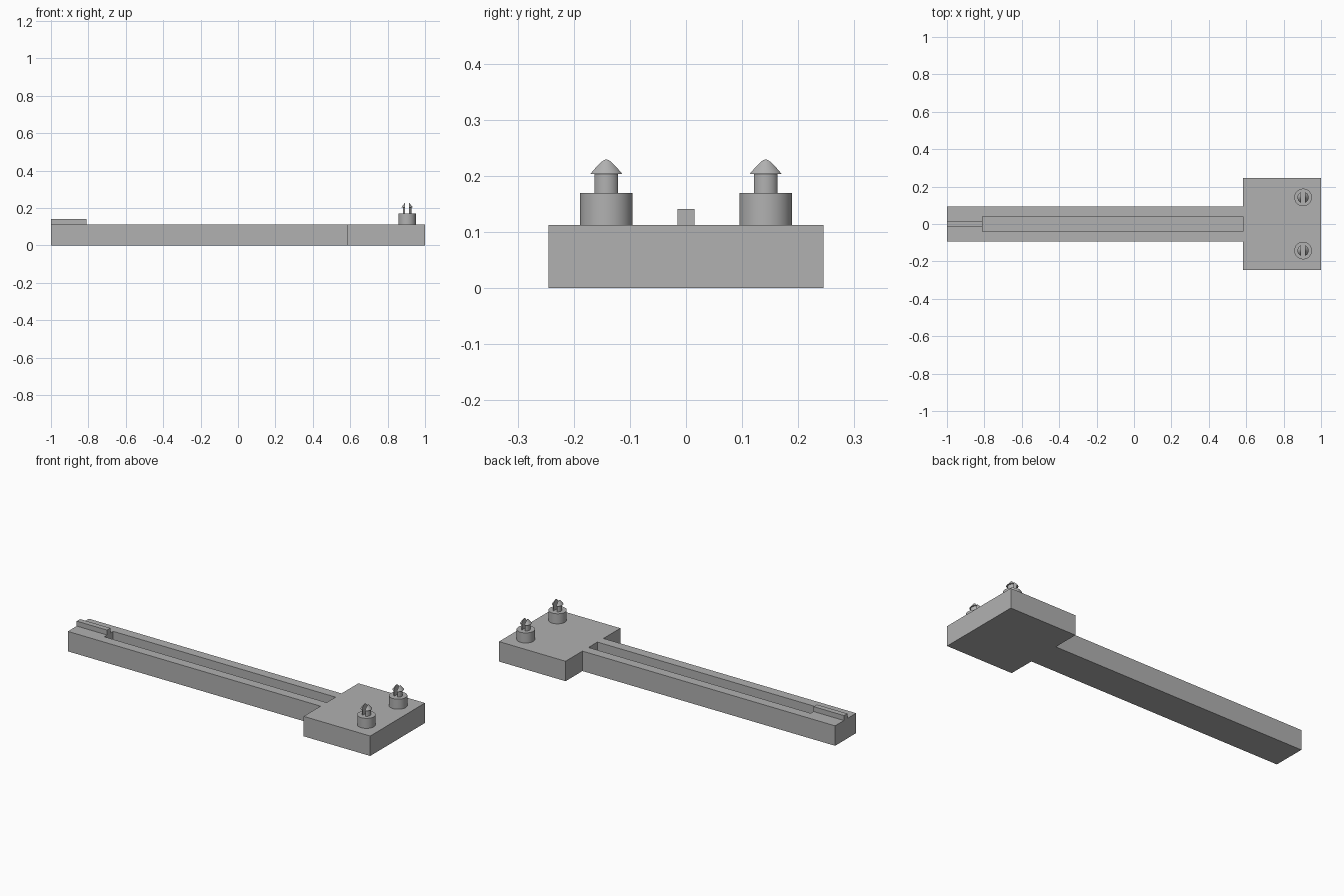
import bpy, bmesh, math
from mathutils import Vector

if "Cube" in bpy.data.objects:
    bpy.data.objects.remove(bpy.data.objects["Cube"], do_unlink=True)

grey = bpy.data.materials.new("plain grey")
grey.use_nodes = True
colour = (0.44, 0.44, 0.44, 1)
grey.diffuse_color = colour
grey.node_tree.nodes["Principled BSDF"].inputs["Base Color"].default_value = colour

TOP = 0.113         # upper face of the body
COLLAR_TOP = 0.17   # upper face of each pin collar
PIN_X, PIN_Y = 0.904, 0.142


def finish(name, bm):
    bmesh.ops.recalc_face_normals(bm, faces=bm.faces[:])
    mesh = bpy.data.meshes.new(name)
    bm.to_mesh(mesh)
    bm.free()
    mesh.materials.append(grey)
    obj = bpy.data.objects.new(name, mesh)
    bpy.context.collection.objects.link(obj)
    return obj


def prism(name, outline, z0, z1):
    bm = bmesh.new()
    face = bm.faces.new([bm.verts.new((x, y, z0)) for x, y in outline])
    ext = bmesh.ops.extrude_face_region(bm, geom=[face])
    verts = [v for v in ext["geom"] if isinstance(v, bmesh.types.BMVert)]
    bmesh.ops.translate(bm, verts=verts, vec=(0, 0, z1 - z0))
    return finish(name, bm)


def box(name, x0, x1, half_y, z0, z1):
    return prism(name, [(x0, -half_y), (x1, -half_y), (x1, half_y), (x0, half_y)], z0, z1)


def lathe(name, profile, centre):
    bm = bmesh.new()
    verts = [bm.verts.new((r, 0, z)) for r, z in profile]
    edges = [bm.edges.new(pair) for pair in zip(verts, verts[1:])]
    bmesh.ops.spin(bm, geom=verts + edges, cent=(0, 0, 0), axis=(0, 0, 1),
                   angle=math.tau, steps=48)
    bmesh.ops.remove_doubles(bm, verts=bm.verts[:], dist=1e-5)
    bmesh.ops.translate(bm, verts=bm.verts[:], vec=Vector(centre))
    return finish(name, bm)


def cut(obj, cutter):
    mod = obj.modifiers.new("cut", "BOOLEAN")
    mod.operation, mod.solver, mod.object = "DIFFERENCE", "EXACT", cutter
    bpy.context.view_layer.update()
    graph = bpy.context.evaluated_depsgraph_get()
    mesh = bpy.data.meshes.new_from_object(obj.evaluated_get(graph))
    obj.modifiers.clear()
    obj.data = mesh
    bpy.data.objects.remove(cutter, do_unlink=True)


def smooth(obj):
    bpy.ops.object.select_all(action="DESELECT")
    obj.select_set(True)
    bpy.context.view_layer.objects.active = obj
    bpy.ops.object.shade_smooth_by_angle(angle=math.radians(30))


# T-shaped body: long arm and wide end plate, with a groove along the arm
side = [(-1, 0.094), (0.583, 0.094), (0.583, 0.245), (1, 0.245)]
body = prism("arm_and_plate", [(x, -y) for x, y in side] + side[::-1], 0, TOP)
cut(body, box("groove_cutter", -0.81, 0.583, 0.04, 0.055, 0.2))

# Narrow sighting ridge at the tip of the arm
box("tip_ridge", -1, -0.81, 0.015, TOP, 0.141)

# Two split snap pins on the plate
for label, y in (("left", PIN_Y), ("right", -PIN_Y)):
    centre = (PIN_X, y, 0)
    collar = lathe(label + "_pin_collar",
                   [(0, TOP), (0.047, TOP), (0.047, COLLAR_TOP), (0, COLLAR_TOP)], centre)
    prongs = lathe(label + "_pin_prongs",
                   [(0, COLLAR_TOP), (0.023, COLLAR_TOP), (0.023, 0.204),
                    (0.03, 0.204), (0, 0.242)], centre)
    slot = box("slot_cutter", PIN_X - 0.01, PIN_X + 0.01, 0.3, 0.15, 0.3)
    cut(prongs, slot)
    smooth(collar)
    smooth(prongs)
